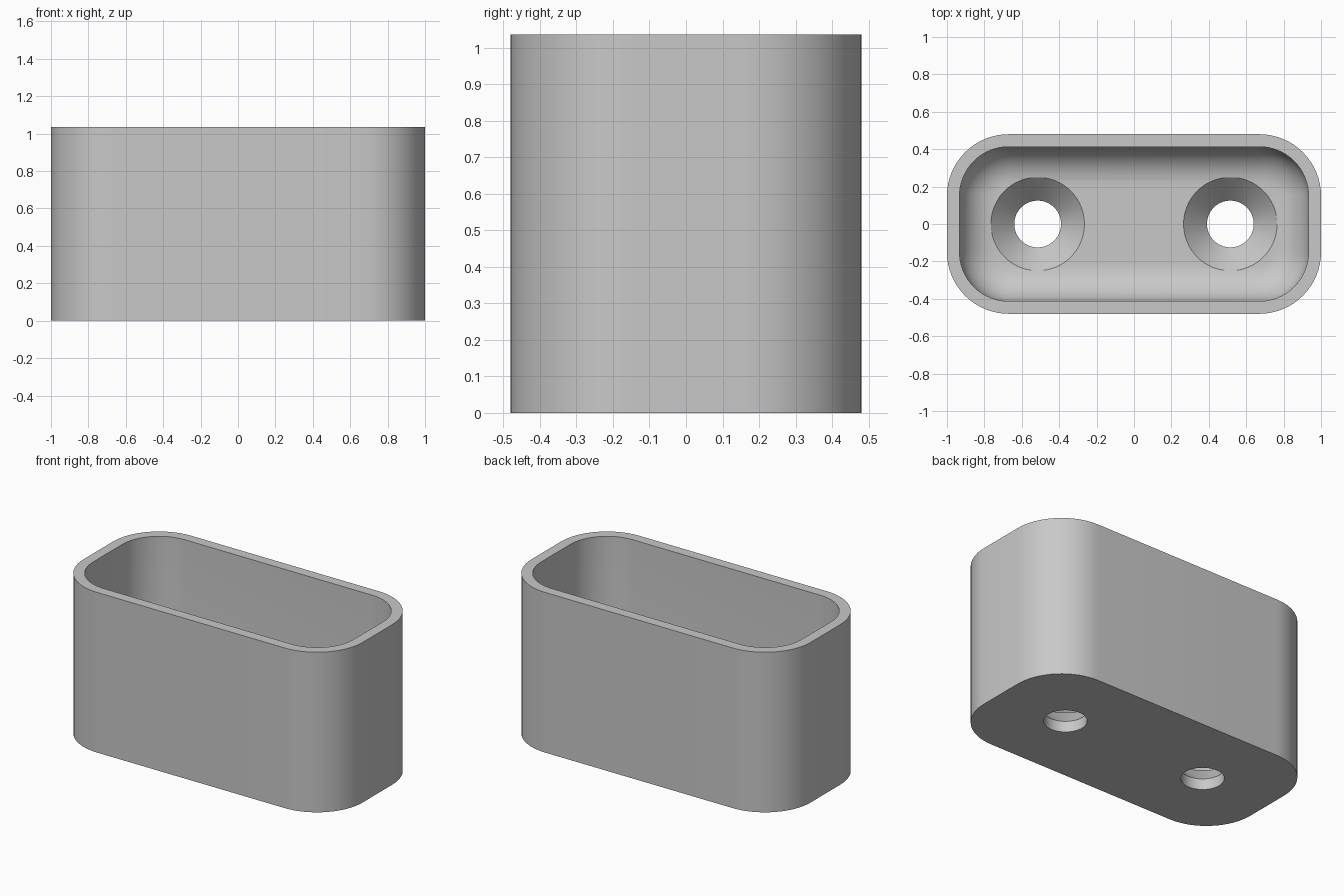
import bpy, bmesh
from math import cos, sin, pi, radians

cube = bpy.data.objects.get("Cube")
if cube:
    bpy.data.objects.remove(cube, do_unlink=True)

HALF_X, HALF_Y, HEIGHT, CORNER = 1.0, 0.48, 1.035, 0.33
WALL, FLOOR, FILLET = 0.067, 0.2, 0.2
HOLE_X, HOLE_R, SINK_R, HOLE_DEPTH = 0.515, 0.125, 0.25, 0.07

grey = bpy.data.materials.new("plain grey")
grey.use_nodes = True
colour = (0.58, 0.58, 0.58, 1)
grey.diffuse_color = colour
grey.node_tree.nodes["Principled BSDF"].inputs["Base Color"].default_value = colour


def rounded_ring(bm, inset, z, steps=16):
    """Rounded rectangle of vertices, inset from the outer outline."""
    r = CORNER - inset
    cx, cy = HALF_X - CORNER, HALF_Y - CORNER
    ring = []
    for q, (sx, sy) in enumerate([(1, 1), (-1, 1), (-1, -1), (1, -1)]):
        for i in range(steps + 1):
            a = (q + i / steps) * pi / 2
            ring.append(bm.verts.new((sx * cx + r * cos(a), sy * cy + r * sin(a), z)))
    return ring


def circle_ring(bm, x, radius, z, steps=64):
    return [bm.verts.new((x + radius * cos(2 * pi * i / steps),
                          radius * sin(2 * pi * i / steps), z)) for i in range(steps)]


def skin(bm, rings):
    """Bridge a stack of rings and cap both ends."""
    for a, b in zip(rings, rings[1:]):
        for i in range(len(a)):
            j = (i + 1) % len(a)
            bm.faces.new((a[i], a[j], b[j], b[i]))
    bm.faces.new(rings[0][::-1])
    bm.faces.new(rings[-1])


def make_object(name, bm):
    bmesh.ops.recalc_face_normals(bm, faces=bm.faces[:])
    mesh = bpy.data.meshes.new(name)
    bm.to_mesh(mesh)
    bm.free()
    mesh.materials.append(grey)
    obj = bpy.data.objects.new(name, mesh)
    bpy.context.collection.objects.link(obj)
    return obj


# Cup body: outer wall, rim, inner wall, filleted floor
bm = bmesh.new()
profile = [(0, 0), (0, HEIGHT), (WALL, HEIGHT)]
for i in range(13):
    a = i / 12 * pi / 2
    profile.append((WALL + FILLET * (1 - cos(a)), FLOOR + FILLET * (1 - sin(a))))
skin(bm, [rounded_ring(bm, inset, z) for inset, z in profile])
body = make_object("cup_body", bm)

# Countersunk screw holes
bm = bmesh.new()
for x in (-HOLE_X, HOLE_X):
    skin(bm, [circle_ring(bm, x, r, z) for r, z in (
        (HOLE_R, -0.1), (HOLE_R, HOLE_DEPTH), (SINK_R, FLOOR), (SINK_R, HEIGHT / 2))])
cutter = make_object("screw_hole_cutter", bm)
cutter.hide_render = True

cut = body.modifiers.new("screw_holes", 'BOOLEAN')
cut.operation = 'DIFFERENCE'
cut.solver = 'EXACT'
cut.object = cutter
for other in bpy.context.selected_objects:
    other.select_set(False)
bpy.context.view_layer.objects.active = body
body.select_set(True)
bpy.ops.object.modifier_apply(modifier=cut.name)
bpy.data.objects.remove(cutter, do_unlink=True)

bpy.ops.object.shade_smooth_by_angle(angle=radians(25))
